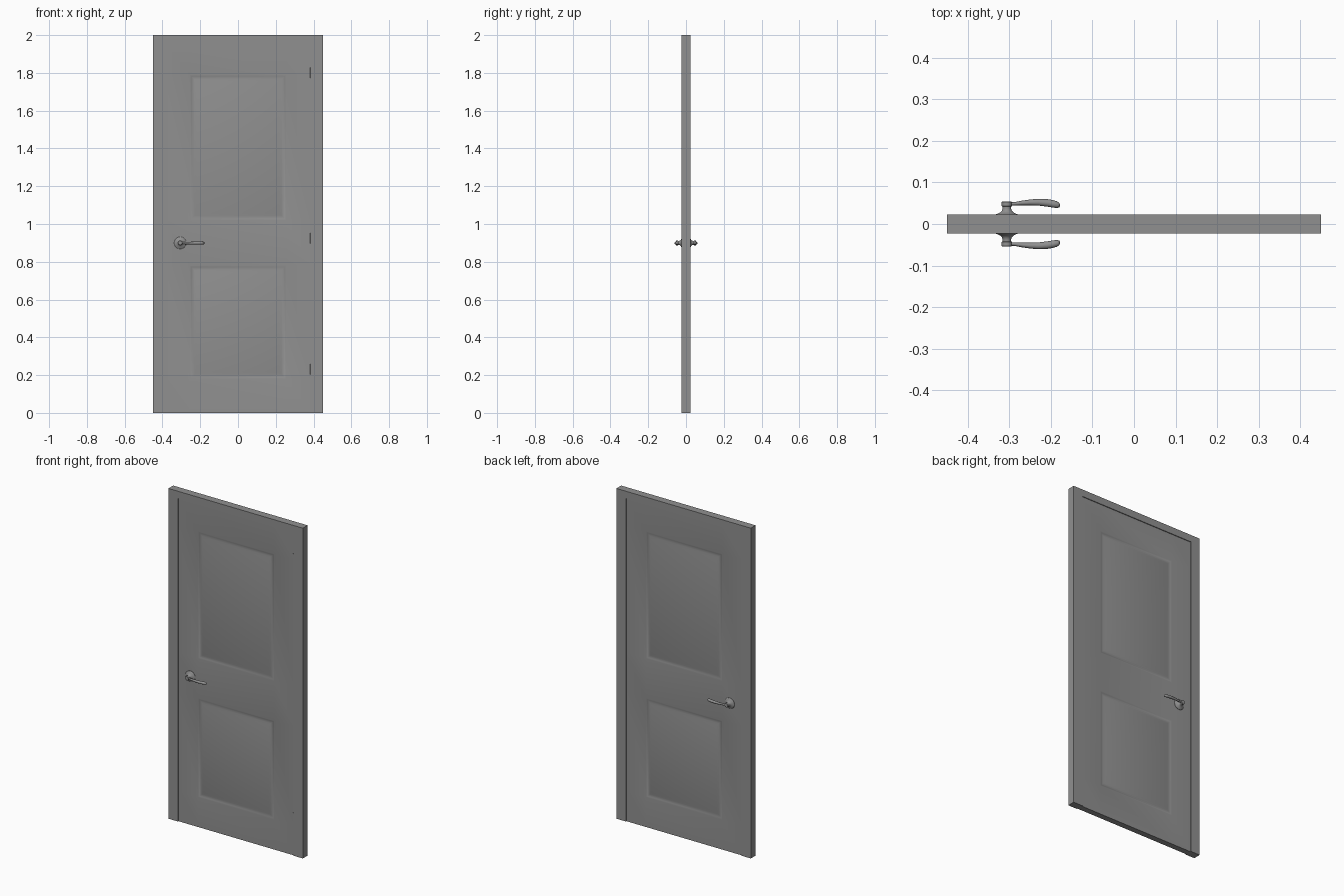
import bpy, bmesh, math
from mathutils import Vector

if "Cube" in bpy.data.objects:
    bpy.data.objects.remove(bpy.data.objects["Cube"])

grey = bpy.data.materials.new("mid_grey")
grey.diffuse_color = (0.28, 0.28, 0.28, 1)
grey.use_nodes = True
grey.node_tree.nodes["Principled BSDF"].inputs["Base Color"].default_value = grey.diffuse_color


def make(name, bm, smooth=False, mirror=False):
    bmesh.ops.recalc_face_normals(bm, faces=bm.faces[:])
    me = bpy.data.meshes.new(name)
    bm.to_mesh(me)
    bm.free()
    ob = bpy.data.objects.new(name, me)
    bpy.context.collection.objects.link(ob)
    me.materials.append(grey)
    if mirror:
        m = ob.modifiers.new("both_sides", 'MIRROR')
        m.use_axis = (False, True, False)
    if smooth:
        bpy.ops.object.select_all(action='DESELECT')
        ob.select_set(True)
        bpy.context.view_layer.objects.active = ob
        bpy.ops.object.shade_smooth_by_angle(angle=math.radians(35))
    return ob


def loft(bm, rings):
    """Skin a list of closed rings of points and cap both ends."""
    vs = [[bm.verts.new(p) for p in r] for r in rings]
    n = len(vs[0])
    for a, b in zip(vs, vs[1:]):
        for i in range(n):
            j = (i + 1) % n
            bm.faces.new((a[i], a[j], b[j], b[i]))
    bm.faces.new(vs[0])
    bm.faces.new(vs[-1])


W, H, T = 0.45, 2.0, 0.0228      # outer half width, height, half depth
IN, TOP, LEAF = 0.387, 1.957, 0.018  # opening and leaf half thickness

# Door frame: U-shaped profile extruded through its depth
bm = bmesh.new()
outline = [(-W, 0), (-W, H), (W, H), (W, 0), (IN, 0), (IN, TOP), (-IN, TOP), (-IN, 0)]
f = bm.faces.new([bm.verts.new((x, -T, z)) for x, z in outline])
ext = bmesh.ops.extrude_face_region(bm, geom=[f])
bmesh.ops.translate(bm, vec=(0, 2 * T, 0),
                    verts=[v for v in ext["geom"] if isinstance(v, bmesh.types.BMVert)])
make("door_frame", bm)

# Door leaf with two moulded panels on each side
bm = bmesh.new()
bmesh.ops.create_cube(bm, size=1)
for v in bm.verts:
    v.co = (v.co.x * 2 * IN, v.co.y * 2 * LEAF, (v.co.z + 0.5) * TOP)
panels = [(0.18, 0.78), (1.02, 1.79)]
cuts = [((s, 0, 0), (1, 0, 0)) for s in (-0.255, 0.255)]
cuts += [((0, 0, z), (0, 0, 1)) for p in panels for z in p]
for co, no in cuts:
    bmesh.ops.bisect_plane(bm, geom=bm.verts[:] + bm.edges[:] + bm.faces[:],
                           plane_co=co, plane_no=no)
bm.normal_update()
sel = []
for f in bm.faces:
    c = f.calc_center_median()
    if abs(f.normal.y) > 0.9 and abs(c.x) < 0.2 and any(a < c.z < b for a, b in panels):
        sel.append(f)
for thick, depth in ((0.008, -0.003), (0.008, -0.001), (0.008, 0.001), (0.012, 0.003)):
    bmesh.ops.inset_individual(bm, faces=sel, thickness=thick, depth=depth,
                               use_even_offset=True)
make("door_leaf", bm, smooth=True)

# Hinge knuckles on the front
for i, z in enumerate((0.23, 0.925, 1.80)):
    bm = bmesh.new()
    loft(bm, [[(0.386 + 0.0045 * math.cos(a), -0.0182 + 0.0045 * math.sin(a), z + dz)
               for a in [k * math.tau / 12 for k in range(12)]] for dz in (-0.028, 0.028)])
    make(f"hinge_{i + 1}", bm, smooth=True)

# Handle rose, neck and hub: turned profile (radius, distance from centre)
HX, HZ = -0.306, 0.90
bm = bmesh.new()
profile = [(0.032, 0.017), (0.032, 0.0195), (0.029, 0.022), (0.023, 0.0245), (0.016, 0.028),
           (0.012, 0.032), (0.0105, 0.037), (0.0105, 0.042), (0.0125, 0.043),
           (0.0125, 0.0525), (0.011, 0.054)]
loft(bm, [[(HX + r * math.cos(a), -y, HZ + r * math.sin(a))
           for a in [k * math.tau / 32 for k in range(32)]] for r, y in profile])
make("handle_rose", bm, smooth=True, mirror=True)

# Lever: elliptical sections along a curved path (x, y, half depth, half height)
bm = bmesh.new()
path = [(-0.304, 0.048, 0.004, 0.006), (-0.288, 0.0485, 0.004, 0.006),
        (-0.270, 0.0505, 0.0055, 0.0065), (-0.250, 0.052, 0.007, 0.007),
        (-0.230, 0.0525, 0.0082, 0.0075), (-0.210, 0.051, 0.009, 0.008),
        (-0.195, 0.0485, 0.009, 0.008), (-0.185, 0.0465, 0.008, 0.007),
        (-0.180, 0.0455, 0.0055, 0.005), (-0.178, 0.045, 0.002, 0.002)]
loft(bm, [[(x, -(y + d * math.cos(a)), HZ - 0.001 + h * math.sin(a))
           for a in [k * math.tau / 20 for k in range(20)]] for x, y, d, h in path])
make("handle_lever", bm, smooth=True, mirror=True)
